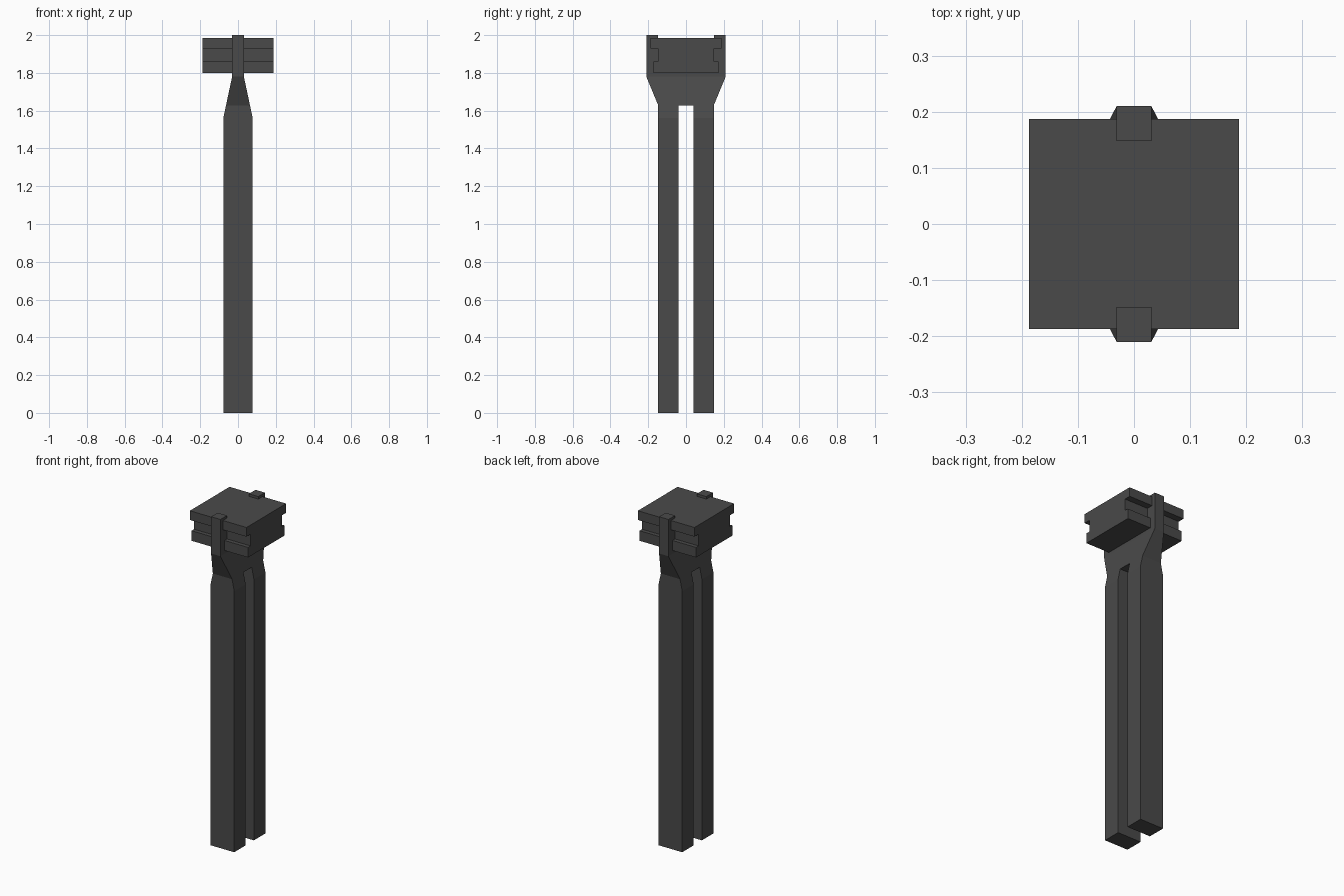
import bpy, bmesh

if "Cube" in bpy.data.objects:
    bpy.data.objects.remove(bpy.data.objects["Cube"])

grey = bpy.data.materials.new("dark grey")
grey.diffuse_color = (0.068, 0.068, 0.068, 1)
grey.use_nodes = True
grey.node_tree.nodes["Principled BSDF"].inputs["Base Color"].default_value = grey.diffuse_color


def extrude_profile(name, half, half_width, cuts=()):
    """Mirror a half outline (y, z) across y = 0 and extrude it along x;
    half_width(z) gives the x half thickness at each height."""
    outline = half + [(-y, z) for y, z in reversed(half)]
    bm = bmesh.new()
    base = bm.faces.new([bm.verts.new((-1, y, z)) for y, z in outline])
    ext = bmesh.ops.extrude_face_region(bm, geom=[base])
    for v in ext["geom"]:
        if isinstance(v, bmesh.types.BMVert):
            v.co.x = 1
    for z in cuts:
        bmesh.ops.bisect_plane(bm, geom=bm.verts[:] + bm.edges[:] + bm.faces[:],
                               plane_co=(0, 0, z), plane_no=(0, 0, 1))
    for v in bm.verts:
        v.co.x *= half_width(v.co.z)
    bmesh.ops.recalc_face_normals(bm, faces=bm.faces[:])
    mesh = bpy.data.meshes.new(name)
    bm.to_mesh(mesh)
    bm.free()
    mesh.materials.append(grey)
    obj = bpy.data.objects.new(name, mesh)
    bpy.context.collection.objects.link(obj)
    return obj


# Grooved side of the head block, from bottom to top
block_side = [(0.172, 1.80), (0.172, 1.86), (0.148, 1.86),
              (0.148, 1.93), (0.187, 1.93), (0.187, 1.985)]


def fork_width(z):
    t = min(max((z - 1.56) / (1.78 - 1.56), 0), 1)
    return 0.078 + (0.031 - 0.078) * t


# Two-legged handle whose prongs clamp the block
fork_half = [(0.039, 1.628), (0.039, 0), (0.147, 0), (0.147, 1.628),
             (0.21, 1.78), (0.21, 2.0), (0.148, 2.0), (0.148, 1.985)]
fork_half += list(reversed(block_side))
extrude_profile("forked_handle", fork_half, fork_width, cuts=(1.56, 1.78))

# Square grooved head
extrude_profile("head_block", block_side, lambda z: 0.187)
